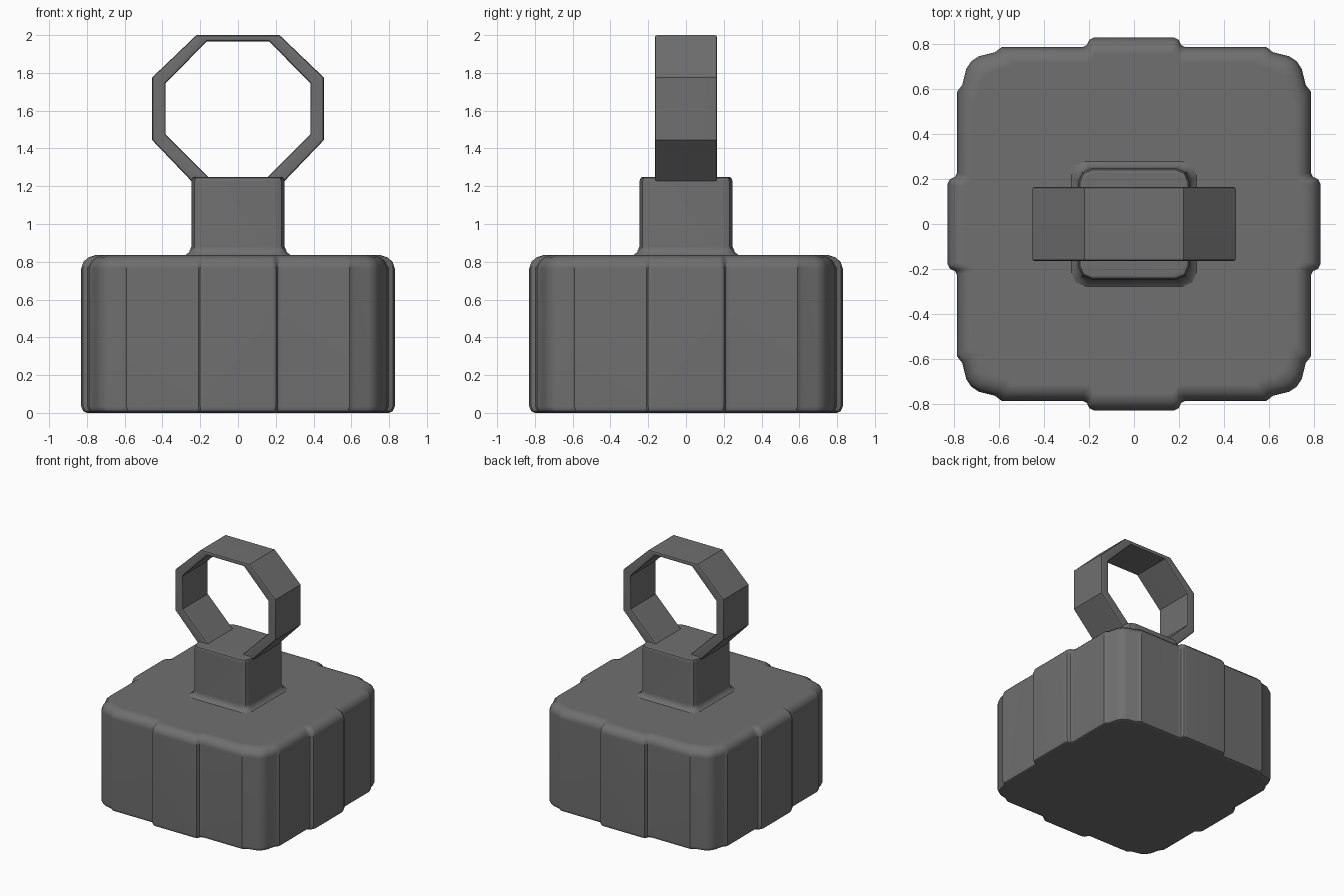
import bpy, bmesh

if "Cube" in bpy.data.objects:
    bpy.data.objects.remove(bpy.data.objects["Cube"])

dark = bpy.data.materials.new("dark_iron")
dark.diffuse_color = (0.16, 0.16, 0.16, 1)
dark.use_nodes = True
dark.node_tree.nodes["Principled BSDF"].inputs["Base Color"].default_value = dark.diffuse_color


def finish(bm, name):
    bmesh.ops.recalc_face_normals(bm, faces=bm.faces)
    me = bpy.data.meshes.new(name)
    bm.to_mesh(me)
    bm.free()
    me.materials.append(dark)
    ob = bpy.data.objects.new(name, me)
    bpy.context.collection.objects.link(ob)
    bpy.context.view_layer.objects.active = ob
    ob.select_set(True)
    bpy.ops.object.shade_smooth_by_angle(angle=0.6)
    ob.select_set(False)
    # Large faces stay flat, only the small edge bands blend
    weighted = ob.modifiers.new("flat_faces", 'WEIGHTED_NORMAL')
    weighted.keep_sharp = True
    return ob


def four_way(quarter):
    """Repeat a quarter outline by 90 degree turns."""
    pts, out = list(quarter), []
    for _ in range(4):
        out += pts
        pts = [(-y, x) for x, y in pts]
    return out


def mirror_x(half):
    return half + [(-x, z) for x, z in reversed(half)]


def loft(name, outline, rings):
    """Stack scaled copies of an outline; rings hold (height, scale)."""
    bm = bmesh.new()
    rows = [[bm.verts.new((x * s, y * s, z)) for x, y in outline] for z, s in rings]
    n = len(outline)
    for a, b in zip(rows, rows[1:]):
        for i in range(n):
            j = (i + 1) % n
            bm.faces.new((a[i], a[j], b[j], b[i]))
    bm.faces.new(rows[0][::-1])
    bm.faces.new(rows[-1])
    return finish(bm, name)


# Heavy base: rounded square with a raised panel on each side
base_outline = four_way([
    (0.82, -0.2), (0.83, -0.18), (0.83, 0.18), (0.82, 0.2), (0.797, 0.21), (0.788, 0.23),
    (0.788, 0.59), (0.765, 0.62), (0.748, 0.69), (0.725, 0.725),
    (0.69, 0.748), (0.62, 0.765), (0.59, 0.788), (0.23, 0.788), (0.21, 0.797)])
loft("base", base_outline, [(0, 0.965), (0.01, 0.988), (0.035, 1), (0.765, 1),
                            (0.80, 0.985), (0.823, 0.955), (0.835, 0.91)])

# Neck: chamfered square post flaring where it meets the base
neck_outline = four_way([(0.247, -0.19), (0.247, 0.19), (0.23, 0.23)])
loft("neck", neck_outline, [(0.80, 1.14), (0.835, 1.13), (0.85, 1.05), (0.88, 1),
                            (1.225, 1), (1.243, 0.975), (1.25, 0.92)])

# Ring handle: octagonal band standing on the neck, with softened rims
outer = [(0.22, 2.0), (0.455, 1.775), (0.455, 1.445), (0.23, 1.21)]
inner = [(0.165, 1.967), (0.383, 1.745), (0.383, 1.475), (0.15, 1.242)]
bm = bmesh.new()
loops = [[bm.verts.new((x, y, z)) for x, z in mirror_x(prof)]
         for prof, y in ((outer, -0.165), (outer, 0.165), (inner, 0.165), (inner, -0.165))]
for k in range(4):
    a, b = loops[k], loops[(k + 1) % 4]
    for i in range(8):
        j = (i + 1) % 8
        bm.faces.new((a[i], a[j], b[j], b[i]))
rims = [bm.edges.get((lp[i], lp[(i + 1) % 8])) for lp in loops for i in range(8)]
bmesh.ops.bevel(bm, geom=rims, offset=0.013, segments=2, profile=0.5,
                affect='EDGES', clamp_overlap=False)
finish(bm, "ring_handle")
